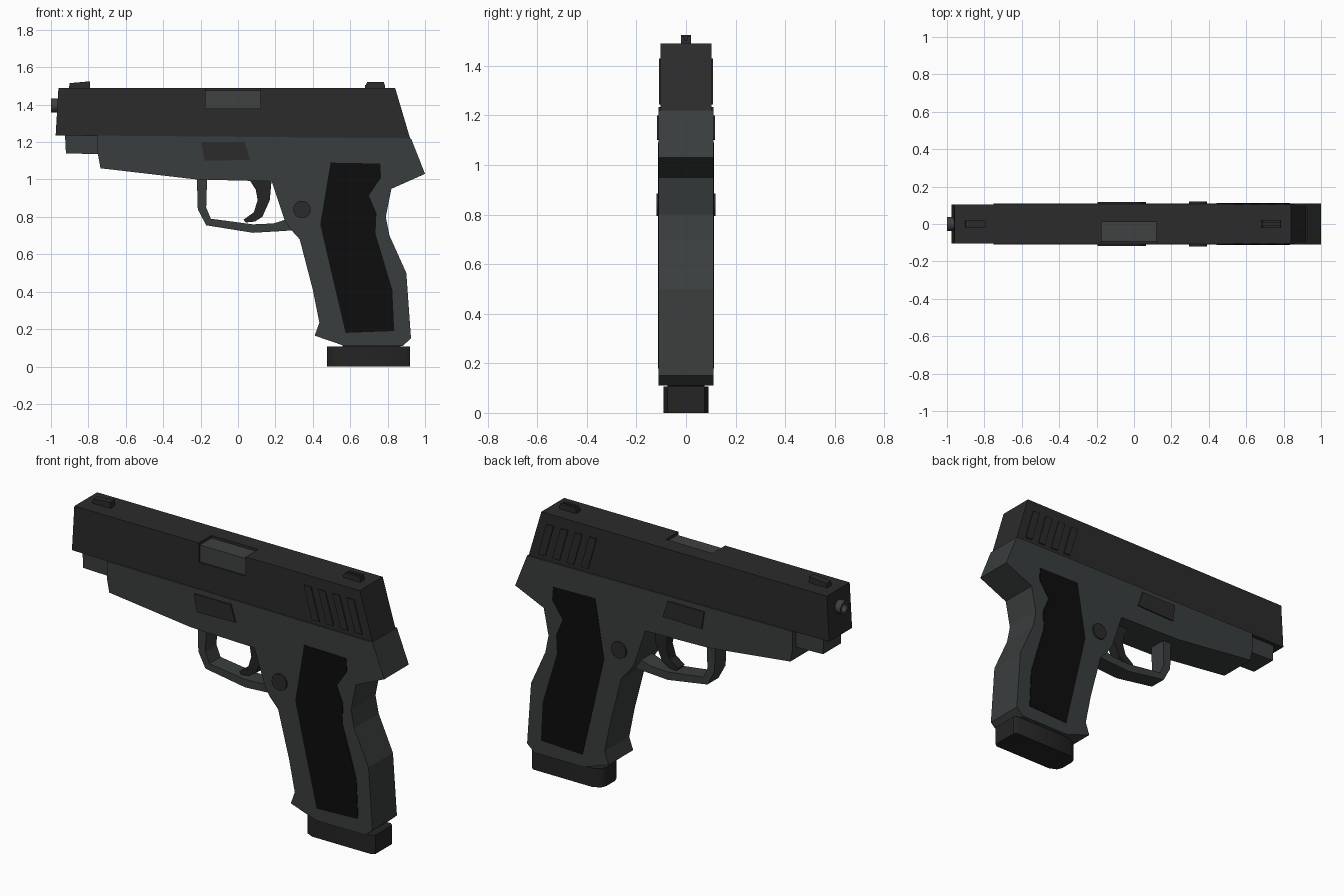
import bpy, bmesh, math

if "Cube" in bpy.data.objects:
    bpy.data.objects.remove(bpy.data.objects["Cube"])


def material(name, c):
    m = bpy.data.materials.new(name)
    m.diffuse_color = (*c, 1)
    m.use_nodes = True
    m.node_tree.nodes["Principled BSDF"].inputs["Base Color"].default_value = m.diffuse_color
    return m


STEEL = material("slide_steel", (0.024, 0.024, 0.024))
POLYMER = material("frame_polymer", (0.042, 0.047, 0.047))
RUBBER = material("grip_rubber", (0.004, 0.004, 0.004))
PORT = material("port_grey", (0.05, 0.052, 0.052))
DARK = material("dark_parts", (0.018, 0.018, 0.019))


def prism(name, pts, y0, y1, mat, plan=False):
    """Extrude an x-z profile from y0 to y1 (or an x-y plan from z0 to z1)."""
    bm = bmesh.new()
    put = (lambda a, b, t: (a, b, t)) if plan else (lambda a, b, t: (a, t, b))
    lo = [bm.verts.new(put(a, b, y0)) for a, b in pts]
    hi = [bm.verts.new(put(a, b, y1)) for a, b in pts]
    bm.faces.new(lo)
    bm.faces.new(hi[::-1])
    n = len(pts)
    for i in range(n):
        j = (i + 1) % n
        bm.faces.new((lo[i], hi[i], hi[j], lo[j]))
    bmesh.ops.recalc_face_normals(bm, faces=bm.faces)
    me = bpy.data.meshes.new(name)
    bm.to_mesh(me)
    bm.free()
    me.materials.append(mat)
    ob = bpy.data.objects.new(name, me)
    bpy.context.collection.objects.link(ob)
    return ob


def both_sides(name, pts, inner, outer, mat):
    """Thin raised plate on each flank."""
    prism(name + "_near", pts, -outer, -inner, mat)
    prism(name + "_far", pts, inner, outer, mat)


def rect(x0, x1, z0, z1):
    return [(x0, z0), (x1, z0), (x1, z1), (x0, z1)]


def circle(x, z, r, n):
    return [(x + r * math.cos(2 * math.pi * i / n),
             z + r * math.sin(2 * math.pi * i / n)) for i in range(n)]


# Slide with a recessed ejection port
slide = prism("slide", [(-0.96, 1.49), (0.84, 1.49), (0.92, 1.22), (-0.975, 1.235)],
              -0.103, 0.103, STEEL)
cutter = prism("port_cutter", rect(-0.175, 0.12, 1.38, 1.6), -0.2, 0.01, STEEL)
cutter.hide_render = True
cutter.hide_viewport = True
cut = slide.modifiers.new("port", "BOOLEAN")
cut.operation = "DIFFERENCE"
cut.solver = "EXACT"
cut.object = cutter
prism("ejection_port", rect(-0.175, 0.12, 1.375, 1.475), -0.094, 0.01, PORT)

# Slanted slide serrations
for i in range(4):
    x = 0.49 + i * 0.09
    both_sides(f"serration_{i + 1}",
               [(x, 1.43), (x + 0.045, 1.43), (x + 0.098, 1.245), (x + 0.053, 1.245)],
               0.10, 0.109, STEEL)

# Sights
prism("front_sight", [(-0.905, 1.48), (-0.79, 1.48), (-0.79, 1.525), (-0.90, 1.515)],
      -0.02, 0.02, STEEL)
prism("rear_sight_base", rect(0.68, 0.785, 1.48, 1.505), -0.02, 0.02, STEEL)
for side in (-1, 1):
    prism("rear_sight_post", [(0.68, 1.5), (0.785, 1.5), (0.78, 1.52), (0.69, 1.52)],
          *sorted((side * 0.006, side * 0.02)), STEEL)

# Muzzle: hollow barrel end
bm = bmesh.new()
N = 16
rings = []
for x, r in ((-0.95, 0.038), (-1.0, 0.038), (-1.0, 0.024), (-0.965, 0.024)):
    rings.append([bm.verts.new((x, y, z)) for y, z in circle(0, 1.395, r, N)])
for a, b in zip(rings, rings[1:]):
    for i in range(N):
        j = (i + 1) % N
        bm.faces.new((a[i], a[j], b[j], b[i]))
bm.faces.new(rings[-1])
bm.faces.new(rings[0][::-1])
bmesh.ops.recalc_face_normals(bm, faces=bm.faces)
me = bpy.data.meshes.new("barrel")
bm.to_mesh(me)
bm.free()
me.materials.append(PORT)
barrel = bpy.data.objects.new("barrel", me)
bpy.context.collection.objects.link(barrel)

# Frame and grip in one outline
prism("frame", [(-0.75, 1.235), (-0.75, 1.14), (-0.735, 1.06), (-0.22, 1.0), (0.18, 0.99),
                (0.25, 0.78), (0.28, 0.735), (0.33, 0.68), (0.40, 0.41), (0.435, 0.235),
                (0.41, 0.165), (0.57, 0.11), (0.88, 0.11), (0.925, 0.15), (0.90, 0.50),
                (0.81, 0.70), (0.79, 0.80), (0.82, 0.95), (1.0, 1.03), (0.925, 1.22)],
      -0.11, 0.11, POLYMER)
prism("dust_cover_tip", [(-0.925, 1.24), (-0.92, 1.14), (-0.74, 1.135), (-0.74, 1.24)],
      -0.08, 0.08, POLYMER)

# Trigger guard loop
prism("trigger_guard", [(-0.22, 1.01), (-0.215, 0.84), (-0.17, 0.755), (0.08, 0.715),
                        (0.25, 0.725), (0.30, 0.73), (0.27, 0.79), (0.19, 0.765),
                        (0.08, 0.76), (-0.145, 0.79), (-0.17, 0.85), (-0.165, 1.01)],
      -0.05, 0.05, POLYMER)

# Curved trigger
prism("trigger", [(0.06, 1.0), (0.18, 1.0), (0.17, 0.89), (0.13, 0.80), (0.09, 0.775),
                  (0.04, 0.77), (0.03, 0.785), (0.085, 0.825), (0.105, 0.89), (0.095, 0.945)],
      -0.03, 0.03, DARK)

# Grip panels, side levers and release buttons
both_sides("grip_panel", [(0.495, 1.09), (0.76, 1.085), (0.765, 1.01), (0.70, 0.915),
                          (0.74, 0.82), (0.735, 0.71), (0.785, 0.545), (0.825, 0.41),
                          (0.835, 0.19), (0.575, 0.18), (0.495, 0.52), (0.44, 0.76)],
           0.10, 0.113, RUBBER)
both_sides("side_lever", [(-0.195, 1.20), (0.035, 1.20), (0.065, 1.105), (-0.18, 1.10)],
           0.10, 0.117, STEEL)
both_sides("release_button", circle(0.342, 0.84, 0.047, 14), 0.10, 0.12, STEEL)

# Magazine neck and base plate with rounded front corners
prism("magazine_neck", rect(0.56, 0.87, 0.09, 0.14), -0.075, 0.075, DARK)
plan = [(0.475, -0.04), (0.487, -0.07), (0.53, -0.09), (0.90, -0.09), (0.92, -0.075)]
base = prism("magazine_base", plan + [(x, -y) for x, y in reversed(plan)], 0.0, 0.107, DARK, True)
bpy.ops.object.select_all(action="DESELECT")
for ob in (base, barrel):
    ob.select_set(True)
bpy.context.view_layer.objects.active = base
bpy.ops.object.shade_smooth_by_angle(angle=math.radians(50))
